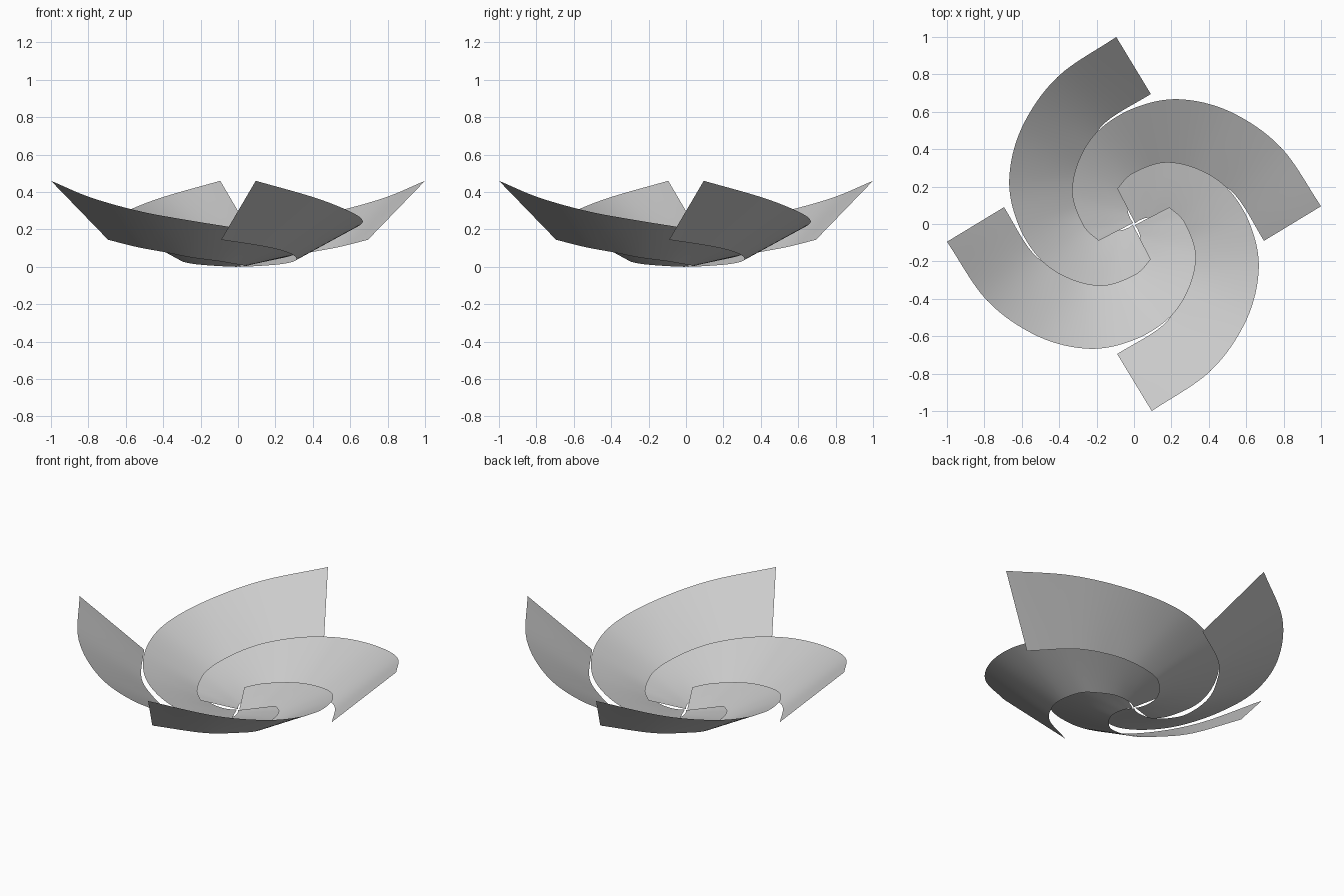
import bpy, bmesh, math
from mathutils import Vector

cube = bpy.data.objects.get("Cube")
if cube:
    bpy.data.objects.remove(cube)

# Rim and root paths of one blade, from the raised tip to the hub
RIM = [(-.095, 1, .46), (-.41, .785, .37), (-.6, .515, .295), (-.667, .24, .245),
       (-.62, 0, .205), (-.5, -.19, .16), (-.34, -.295, .118), (-.16, -.33, .082),
       (.01, -.27, .055), (.09, -.19, .04)]
ROOT = [(.09, .695, .145), (-.15, .545, .107), (-.265, .385, .077), (-.31, .25, .05),
        (-.3, .1, .03), (-.24, .02, .016), (-.16, -.03, .008), (-.08, -.035, .003),
        (-.03, -.02, .001), (-.006, -.004, 0)]
STEPS = 8     # smooth steps between path points
ACROSS = 4    # strips across the blade


def smooth_path(points):
    """Catmull-Rom curve through the points."""
    p = [Vector(c) for c in points]
    p = [2 * p[0] - p[1]] + p + [2 * p[-1] - p[-2]]
    path = []
    for a, b, c, d in zip(p, p[1:], p[2:], p[3:]):
        for i in range(STEPS):
            t = i / STEPS
            path.append(b + (c - a) * t / 2 + (a - 2.5 * b + 2 * c - d / 2) * t ** 2
                        + (3 * (b - c) + d - a) * t ** 3 / 2)
    return path + [p[-2]]


# Single grey material
grey = bpy.data.materials.new("plain_grey")
grey.use_nodes = True
colour = (.6, .6, .6, 1)
grey.diffuse_color = colour
grey.node_tree.nodes["Principled BSDF"].inputs["Base Color"].default_value = colour

# Blade: a thin ruled sheet between root and rim
bm = bmesh.new()
rows = [[bm.verts.new(root.lerp(rim, k / ACROSS)) for k in range(ACROSS + 1)]
        for rim, root in zip(smooth_path(RIM), smooth_path(ROOT))]
for near, far in zip(rows, rows[1:]):
    for k in range(ACROSS):
        bm.faces.new((near[k], near[k + 1], far[k + 1], far[k])).smooth = True
bm.normal_update()
if sum(f.normal.z for f in bm.faces) < 0:
    bmesh.ops.reverse_faces(bm, faces=bm.faces)
mesh = bpy.data.meshes.new("spiral_blade")
bm.to_mesh(mesh)
bm.free()
mesh.materials.append(grey)

# Four blades in a pinwheel
for i, side in enumerate(("back", "right", "front", "left")):
    blade = bpy.data.objects.new(side + "_spiral_blade", mesh)
    blade.rotation_euler.z = i * math.pi / 2
    bpy.context.collection.objects.link(blade)
